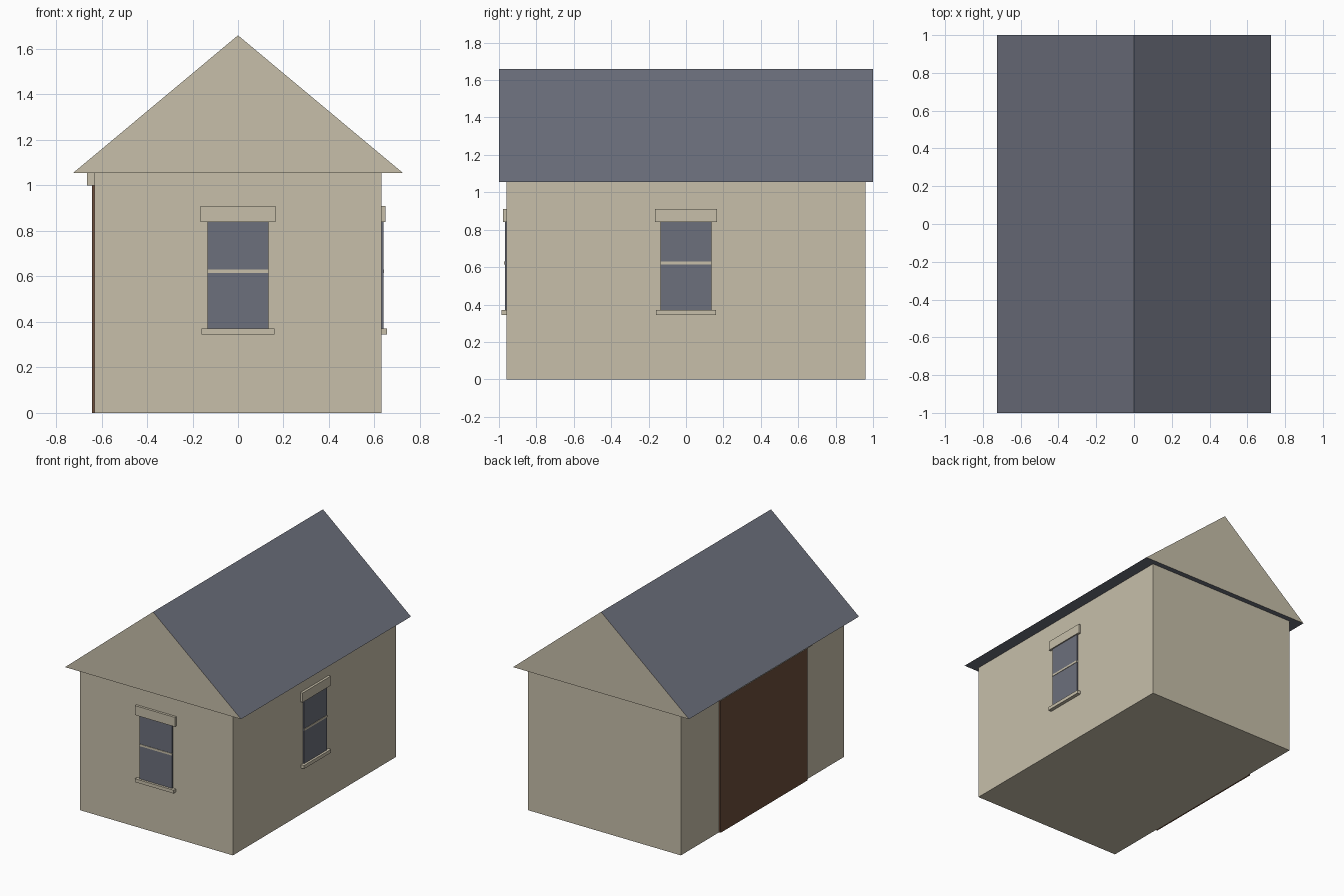
import bpy
import bmesh
from mathutils import Matrix, Vector

old = bpy.data.objects.get("Cube")
if old:
    bpy.data.objects.remove(old, do_unlink=True)


def material(name, rgb):
    mat = bpy.data.materials.new(name)
    mat.use_nodes = True
    color = (*rgb, 1.0)
    mat.diffuse_color = color
    mat.node_tree.nodes["Principled BSDF"].inputs["Base Color"].default_value = color
    return mat


stone = material("warm stone", (0.57, 0.52, 0.40))
slate = material("slate grey", (0.15, 0.16, 0.20))
wood = material("brown wood", (0.15, 0.075, 0.043))


def finish(name, bm, *mats):
    mesh = bpy.data.meshes.new(name)
    bmesh.ops.recalc_face_normals(bm, faces=bm.faces)
    bm.to_mesh(mesh)
    bm.free()
    for mat in mats:
        mesh.materials.append(mat)
    obj = bpy.data.objects.new(name, mesh)
    bpy.context.collection.objects.link(obj)
    return obj


def box(name, low, high, mat, placement=Matrix()):
    low, high = Vector(low), Vector(high)
    bm = bmesh.new()
    bmesh.ops.create_cube(bm, size=1)
    for v in bm.verts:
        v.co = placement @ Vector(a + (b - a) * (c + 0.5) for a, b, c in zip(low, high, v.co))
    return finish(name, bm, mat)


WALL_X, WALL_Y, EAVE = 0.63, 0.96, 1.055

# Walls
box("walls", (-WALL_X, -WALL_Y, 0), (WALL_X, WALL_Y, EAVE), stone)

# Solid gable roof: stone gable ends, slate slopes and soffit
bm = bmesh.new()
profile = [(-0.725, EAVE), (0.725, EAVE), (0, 1.66)]
gable = bm.faces.new([bm.verts.new((x, -1, z)) for x, z in profile])
extruded = bmesh.ops.extrude_face_region(bm, geom=[gable], use_keep_orig=True)
for item in extruded["geom"]:
    if isinstance(item, bmesh.types.BMVert):
        item.co.y = 1
bm.normal_update()
for face in bm.faces:
    face.material_index = 0 if abs(face.normal.y) > 0.9 else 1
finish("gable_roof", bm, stone, slate)


# Sash windows, built against a plane at y = 0 facing -y
def window(side, placement):
    parts = [
        ("pane", 0.135, 0.37, 0.84, 0.009, slate),
        ("middle_rail", 0.135, 0.615, 0.63, 0.012, stone),
        ("lintel", 0.165, 0.84, 0.91, 0.018, stone),
        ("sill", 0.16, 0.345, 0.37, 0.026, stone),
    ]
    for part, half, bottom, top, depth, mat in parts:
        box(f"{side}_window_{part}", (-half, -depth, bottom), (half, 0.01, top), mat, placement)


window("front", Matrix.Translation((0, -WALL_Y, 0)))
window("side", Matrix.Translation((WALL_X, 0, 0)) @ Matrix.Rotation(1.570796, 4, "Z"))

# Wide sliding door under its header on the other long side
box("sliding_door", (-0.643, -0.51, 0), (-0.62, 0.51, 1.0), wood)
box("door_header", (-0.665, -0.54, 1.0), (-0.62, 0.54, EAVE), stone)
